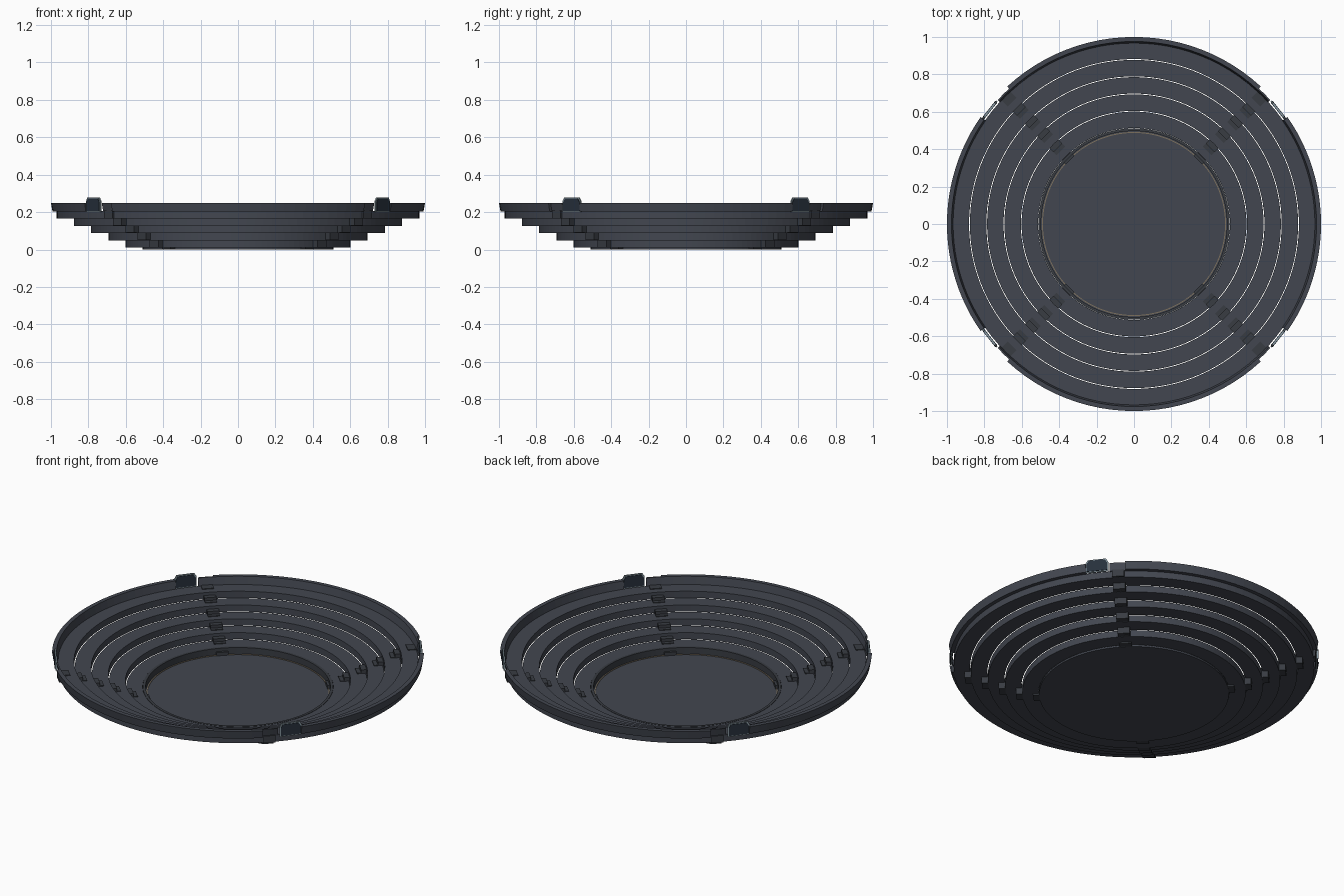
import bpy, bmesh, math
from mathutils import Matrix

if "Cube" in bpy.data.objects:
    bpy.data.objects.remove(bpy.data.objects["Cube"])


def material(name, rgb):
    m = bpy.data.materials.new(name)
    m.diffuse_color = (*rgb, 1)
    m.use_nodes = True
    m.node_tree.nodes["Principled BSDF"].inputs["Base Color"].default_value = m.diffuse_color
    return m


SLATE = material("slate", (0.055, 0.062, 0.08))
DARK = material("dark_slate", (0.04, 0.045, 0.055))
GLASS = material("dark_glass", (0.02, 0.03, 0.045))
FRAME = material("pale_frame", (0.25, 0.32, 0.36))
TAN = material("tan_trim", (0.2, 0.16, 0.11))


def finish(name, bm, mat):
    bmesh.ops.recalc_face_normals(bm, faces=bm.faces)
    me = bpy.data.meshes.new(name)
    bm.to_mesh(me)
    bm.free()
    me.materials.append(mat)
    ob = bpy.data.objects.new(name, me)
    bpy.context.collection.objects.link(ob)
    return ob


def sweep(name, profile, mat, a0=0, a1=360, n=120):
    """Turn a closed (r, z) profile about z, as a full ring or a capped arc."""
    bm = bmesh.new()
    full = a1 - a0 >= 360
    rows = []
    for i in range(n if full else n + 1):
        a = math.radians(a0 + (a1 - a0) * i / n)
        rows.append([bm.verts.new((r * math.cos(a), r * math.sin(a), z)) for r, z in profile])
    k = len(profile)
    for i in range(n):
        p, q = rows[i], rows[(i + 1) % len(rows)]
        for j in range(k):
            bm.faces.new((p[j], q[j], q[(j + 1) % k], p[(j + 1) % k]))
    if not full:
        bm.faces.new(rows[0])
        bm.faces.new(rows[-1])
    return finish(name, bm, mat)


def rect(r0, r1, z0, z1):
    return [(r0, z0), (r1, z0), (r1, z1), (r0, z1)]


def radial_box(name, angle, r0, r1, width, z0, z1, mat):
    bm = bmesh.new()
    bmesh.ops.create_cube(bm, size=1)
    bm.transform(Matrix.Rotation(math.radians(angle), 4, 'Z')
                 @ Matrix.Translation(((r0 + r1) / 2, 0, (z0 + z1) / 2))
                 @ Matrix.Diagonal((r1 - r0, width, z1 - z0, 1)))
    return finish(name, bm, mat)


def gate_plate(name, angle, r, thick, inset, mat):
    """Upright plate with clipped upper corners, facing outwards."""
    w, z0, z1, c = 0.062 - inset, 0.2 + inset, 0.278 - inset, 0.02
    outline = [(-w, z0), (w, z0), (w, z1 - c), (w - c * 0.6, z1), (-w + c * 0.6, z1), (-w, z1 - c)]
    bm = bmesh.new()
    face = bm.faces.new([bm.verts.new((r - thick / 2, y, z)) for y, z in outline])
    ext = bmesh.ops.extrude_face_region(bm, geom=[face])
    bmesh.ops.translate(bm, vec=(thick, 0, 0),
                        verts=[v for v in ext["geom"] if isinstance(v, bmesh.types.BMVert)])
    bm.transform(Matrix.Rotation(math.radians(angle), 4, 'Z'))
    return finish(name, bm, mat)


# Arena floor
bm = bmesh.new()
bmesh.ops.create_cone(bm, cap_ends=True, segments=120, radius1=0.51, radius2=0.51, depth=0.012,
                      matrix=Matrix.Translation((0, 0, 0.006)))
finish("arena_floor", bm, SLATE)

# Low kerb around the arena
sweep("arena_kerb", rect(0.497, 0.512, 0.01, 0.05), DARK)
sweep("arena_trim", rect(0.487, 0.492, 0.01, 0.015), TAN)

# Seating tiers with stair blocks on the four diagonals
RISE, RUN = 0.039, 0.0922
for i in range(5):
    r0, z0 = 0.513 + RUN * i, 0.01 + RISE * i
    sweep(f"seating_tier_{i + 1}", rect(r0, r0 + 0.088, z0, z0 + RISE), SLATE)
    for a in (45, 135, 225, 315):
        # half step in front of the riser, and the block under the tier edge
        radial_box(f"stair_step_{i + 1}_{a}", a, r0 - 0.03, r0 + 0.03, 0.065,
                   max(z0 - RISE, 0) + 0.002, z0 + RISE * 0.55, DARK)
        radial_box(f"stair_block_{i + 1}_{a}", a, r0 + 0.04, r0 + 0.1, 0.065,
                   z0 + 0.001, z0 + RISE + 0.004, DARK)

# Rim wall: long arcs between the gates, with a set-back strip at each diagonal
WALL = [(0.967, 0.204), (0.992, 0.204), (1.0, 0.25), (0.976, 0.25)]
INSET = [(0.967, 0.204), (0.975, 0.204), (0.985, 0.25), (0.976, 0.25)]
G0, G1, S0, S1 = 34.9, 42.3, 42.8, 47.3
for k, (a0, a1) in enumerate([(-G0, G0), (S1, 180 - S1), (180 - G0, 180 + G0), (180 + S1, 360 - S1)]):
    sweep(f"rim_wall_{k + 1}", WALL, SLATE, a0, a1, 24)
for k, (a0, a1) in enumerate([(G1, S1), (180 - S1, 180 - G1), (180 + G1, 180 + S1), (-S1, -G1)]):
    sweep(f"rim_recess_{k + 1}", INSET, SLATE, a0, a1, 3)

# Gate screens set in the rim
for k, a in enumerate((38.3, 141.7, 218.3, 321.7)):
    gate_plate(f"gate_frame_{k + 1}", a, 0.983, 0.008, 0, FRAME)
    gate_plate(f"gate_glass_{k + 1}", a, 0.983, 0.014, 0.006, GLASS)
